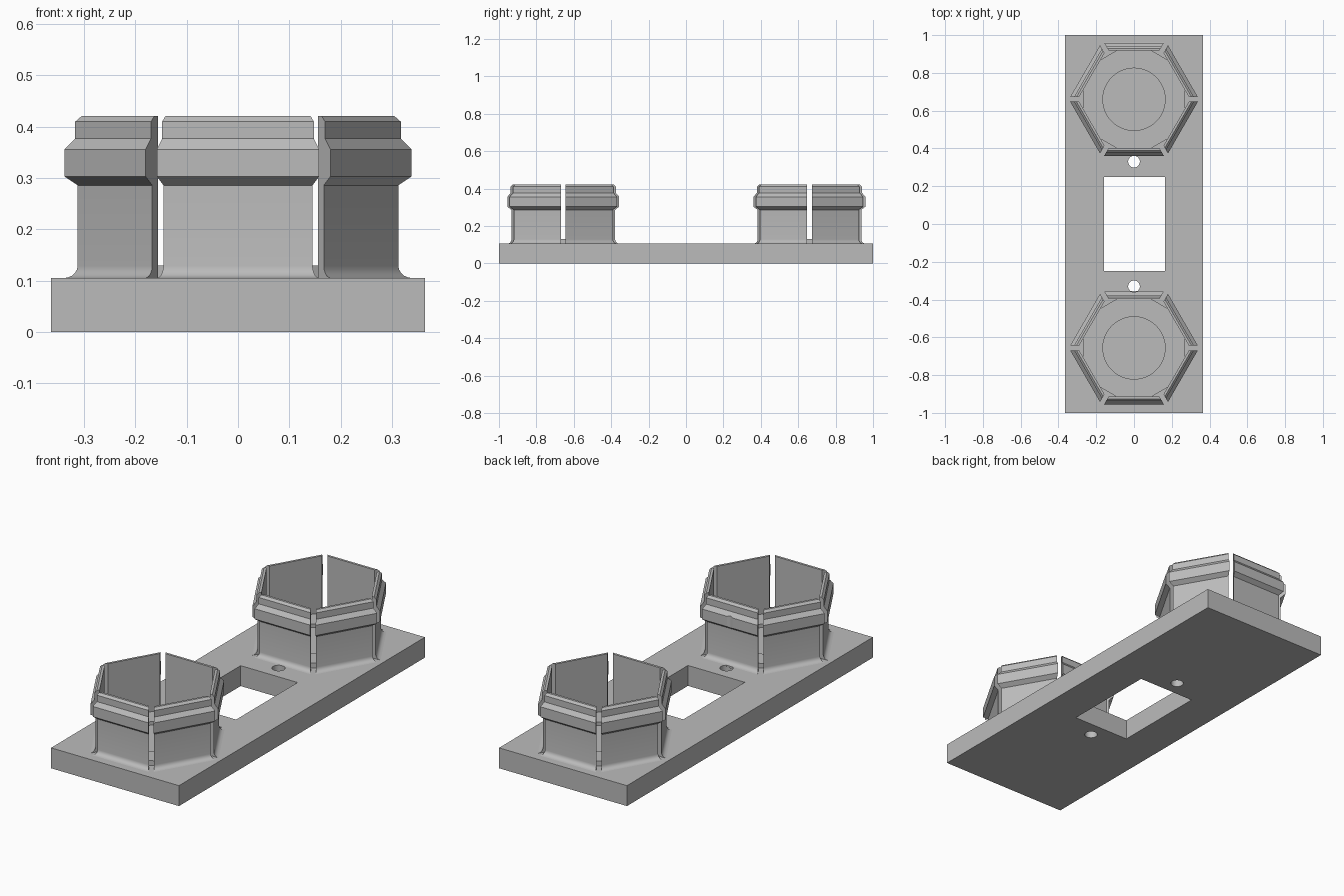
import bpy, bmesh, math
from mathutils import Matrix, Vector

cube = bpy.data.objects.get("Cube")
if cube:
    bpy.data.objects.remove(cube, do_unlink=True)

grey = bpy.data.materials.new("mid_grey")
grey.use_nodes = True
colour = (0.5, 0.5, 0.5, 1)
grey.diffuse_color = colour
grey.node_tree.nodes["Principled BSDF"].inputs["Base Color"].default_value = colour

TOP = 0.105            # upper face of the plate
SLOT = 0.0126          # half width of the slots between wall panels
CUPS = {"back": 0.66, "front": -0.656}


def finish(name, bm):
    bmesh.ops.recalc_face_normals(bm, faces=bm.faces[:])
    mesh = bpy.data.meshes.new(name)
    bm.to_mesh(mesh)
    bm.free()
    mesh.materials.append(grey)
    obj = bpy.data.objects.new(name, mesh)
    bpy.context.collection.objects.link(obj)
    return obj


def box(name, size, centre):
    bm = bmesh.new()
    bmesh.ops.create_cube(bm, size=1)
    bm.transform(Matrix.Translation(centre) @ Matrix.Diagonal((*size, 1)))
    return finish(name, bm)


def cylinder(name, radius, z0, z1, y):
    bm = bmesh.new()
    bmesh.ops.create_cone(bm, cap_ends=True, segments=48, radius1=radius,
                          radius2=radius, depth=z1 - z0,
                          matrix=Matrix.Translation((0, y, (z0 + z1) / 2)))
    return finish(name, bm)


def cut(target, cutter):
    mod = target.modifiers.new("cut", 'BOOLEAN')
    mod.operation, mod.solver, mod.object = 'DIFFERENCE', 'EXACT', cutter
    bpy.context.view_layer.objects.active = target
    bpy.ops.object.modifier_apply(modifier=mod.name)
    bpy.data.objects.remove(cutter, do_unlink=True)


def smooth(obj):
    bpy.ops.object.select_all(action='DESELECT')
    obj.select_set(True)
    bpy.context.view_layer.objects.active = obj
    bpy.ops.object.shade_smooth_by_angle(angle=math.radians(24))


# Wall section: distance from the cup axis, height
foot = [(0.277 + 0.024 * (1 - math.sin(t)), TOP + 0.024 * (1 - math.cos(t)))
        for t in (math.radians(18 * i) for i in range(6))]
section = [(0.258, TOP - 0.01), (0.301, TOP - 0.01)] + foot + [
    (0.277, 0.286), (0.299, 0.303), (0.299, 0.356), (0.281, 0.377),
    (0.281, 0.41), (0.27, 0.421), (0.258, 0.421)]


def cup_walls(name, y):
    bm = bmesh.new()
    for i in range(6):
        turn = Matrix.Translation((0, y, 0)) @ Matrix.Rotation(i * math.pi / 3, 4, 'Z')
        ends = []
        for side in (-1, 1):
            ends.append([bm.verts.new(turn @ Vector((
                side * (a * math.tan(math.pi / 6) - SLOT / math.cos(math.pi / 6)), a, z)))
                for a, z in section])
        left, right = ends
        bm.faces.new(left)
        bm.faces.new(right[::-1])
        for j in range(len(section)):
            k = (j + 1) % len(section)
            bm.faces.new((left[j], right[j], right[k], left[k]))
    return finish(name, bm)


def cup_floor(name, y):
    # Hexagon with its corners trimmed off
    corner, apothem = 0.27, 0.26
    half = (apothem / math.cos(math.pi / 6) - corner) * math.sqrt(3)
    spread = math.atan2(half, corner)
    radius = math.hypot(corner, half)
    bm = bmesh.new()
    ring = [bm.verts.new((radius * math.cos(i * math.pi / 3 + s * spread),
                          y + radius * math.sin(i * math.pi / 3 + s * spread), TOP - 0.01))
            for i in range(6) for s in (-1, 1)]
    face = bm.faces.new(ring)
    lifted = bmesh.ops.extrude_face_region(bm, geom=[face])["geom"]
    bmesh.ops.translate(bm, vec=(0, 0, 0.035),
                        verts=[v for v in lifted if isinstance(v, bmesh.types.BMVert)])
    return finish(name, bm)


# Plate with a rectangular window
plate = box("base_plate", (0.728, 2, TOP), (0, 0, TOP / 2))
cut(plate, box("window_cutter", (0.324, 0.5, 1), (0.002, 0, 0)))

# Slotted cups, each beside a screw hole
for place, y in CUPS.items():
    walls = cup_walls(place + "_cup_walls", y)
    floor = cup_floor(place + "_cup_floor", y)
    cut(floor, cylinder("recess_cutter", 0.165, 0.112, 0.3, y))
    hole_y = math.copysign(0.33, y)
    cut(plate, cylinder("screw_cutter", 0.031, -0.1, 0.2, hole_y))
    if place == "front":
        # The screwdriver path grazes the cup rim
        cut(walls, cylinder("driver_cutter", 0.031, 0.2, 0.6, hole_y))
    smooth(walls)
    smooth(floor)
smooth(plate)
